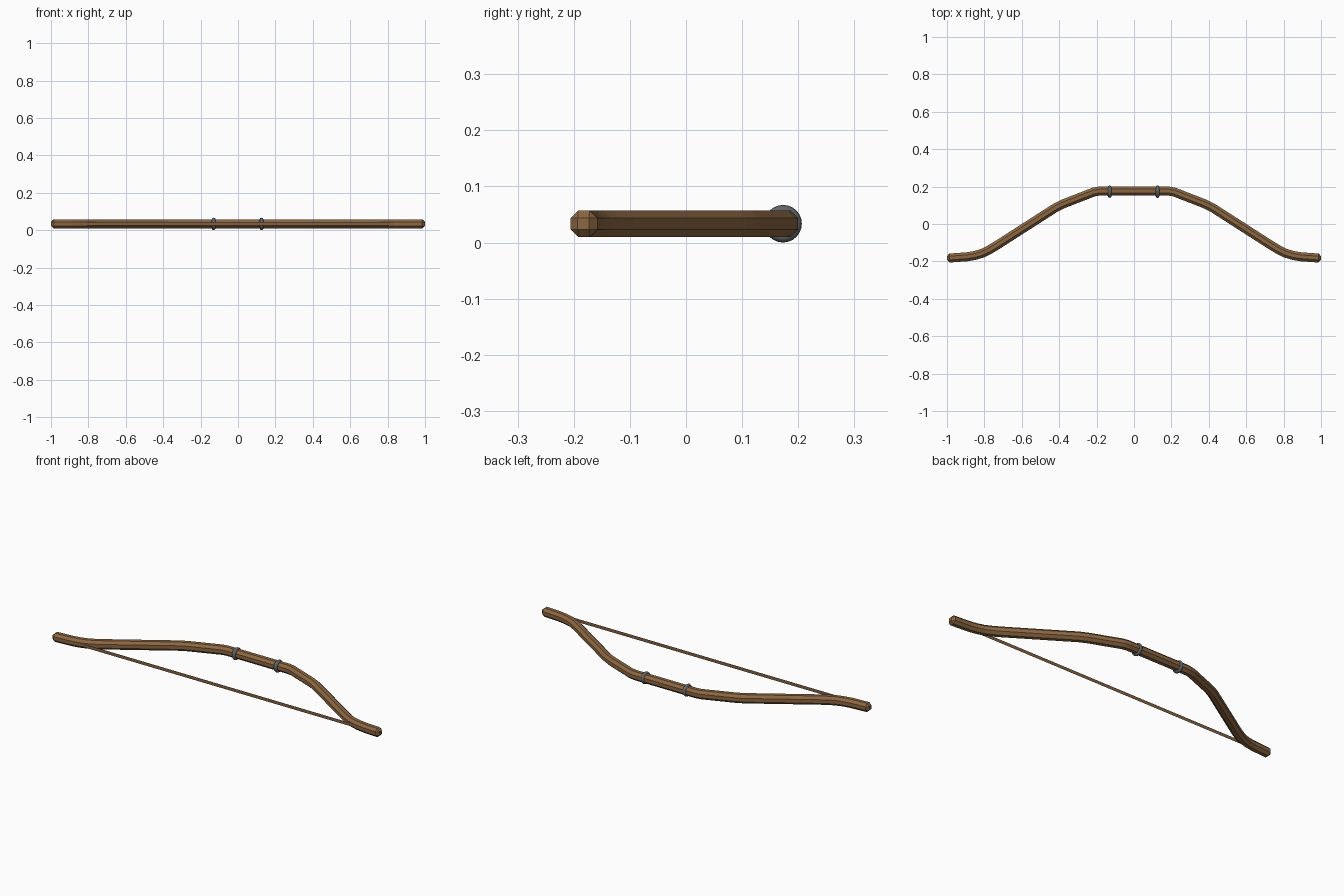
import bpy, bmesh, math
from mathutils import Vector

if "Cube" in bpy.data.objects:
    bpy.data.objects.remove(bpy.data.objects["Cube"])

Z = 0.0335         # height of the bow's centre line
H = 0.024          # half width of the eight-sided stave
F = 0.010          # half width of each flat side


def material(name, color):
    m = bpy.data.materials.new(name)
    m.diffuse_color = (*color, 1)
    m.use_nodes = True
    m.node_tree.nodes["Principled BSDF"].inputs["Base Color"].default_value = m.diffuse_color
    return m


wood = material("brown wood", (0.26, 0.135, 0.055))
metal = material("grey metal", (0.12, 0.13, 0.14))
cord = material("brown cord", (0.225, 0.12, 0.058))


def add_object(name, bm, mat):
    bmesh.ops.recalc_face_normals(bm, faces=bm.faces)
    mesh = bpy.data.meshes.new(name)
    bm.to_mesh(mesh)
    bm.free()
    mesh.materials.append(mat)
    ob = bpy.data.objects.new(name, mesh)
    bpy.context.collection.objects.link(ob)
    return ob


# Stave: octagon swept along a mirrored recurve path, bevelled square tips
profile = [(H, F), (F, H), (-F, H), (-H, F), (-H, -F), (-F, -H), (F, -H), (H, -F)]
half = [(0.185, 0.176), (0.215, 0.171), (0.38, 0.107), (0.42, 0.087),
        (0.735, -0.115), (0.775, -0.139), (0.81, -0.156), (0.85, -0.168),
        (0.89, -0.175), (0.986, -0.182), (1.0, -0.183)]
path = [Vector((-x, y)) for x, y in reversed(half)] + [Vector(p) for p in half]
bm = bmesh.new()
rings = []
last = len(path) - 1
for i, p in enumerate(path):
    a = (p - path[i - 1] if i else path[1] - p).normalized()
    b = (path[i + 1] - p).normalized() if i < last else a
    t = (a + b).normalized()
    n = Vector((-t.y, t.x)) / t.dot(a)          # mitred sideways direction
    lim = F if i in (0, last) else H            # tips shrink to a square
    ring = []
    for u, v in profile:
        u, v = max(-lim, min(lim, u)), max(-lim, min(lim, v))
        q = p + n * u
        ring.append(bm.verts.new((q.x, q.y, Z + v)))
    rings.append(ring)
for r0, r1 in zip(rings, rings[1:]):
    for k in range(8):
        j = (k + 1) % 8
        bm.faces.new((r0[k], r0[j], r1[j], r1[k]))
bm.faces.new(rings[0])
bm.faces.new(rings[-1])
bmesh.ops.remove_doubles(bm, verts=bm.verts, dist=0.0005)
add_object("bow_stave", bm, wood)

# Grip rings: small metal hoops at both ends of the handle
for name, x in (("left_grip_ring", -0.13), ("right_grip_ring", 0.126)):
    bpy.ops.mesh.primitive_torus_add(
        major_segments=24, minor_segments=8, major_radius=0.023,
        minor_radius=0.0105, location=(x, 0.173, Z),
        rotation=(0, math.pi / 2, 0))
    ob = bpy.context.object
    ob.name = name
    ob.data.materials.append(metal)
    bpy.ops.object.shade_smooth_by_angle(angle=math.radians(60))

# Bowstring: a flat upright strip whose ends sit inside the limbs
bm = bmesh.new()
bm.faces.new([bm.verts.new((x, -0.188, Z + z)) for x, z in
              ((-0.9, -0.009), (0.9, -0.009), (0.9, 0.009), (-0.9, 0.009))])
add_object("bowstring", bm, cord)
